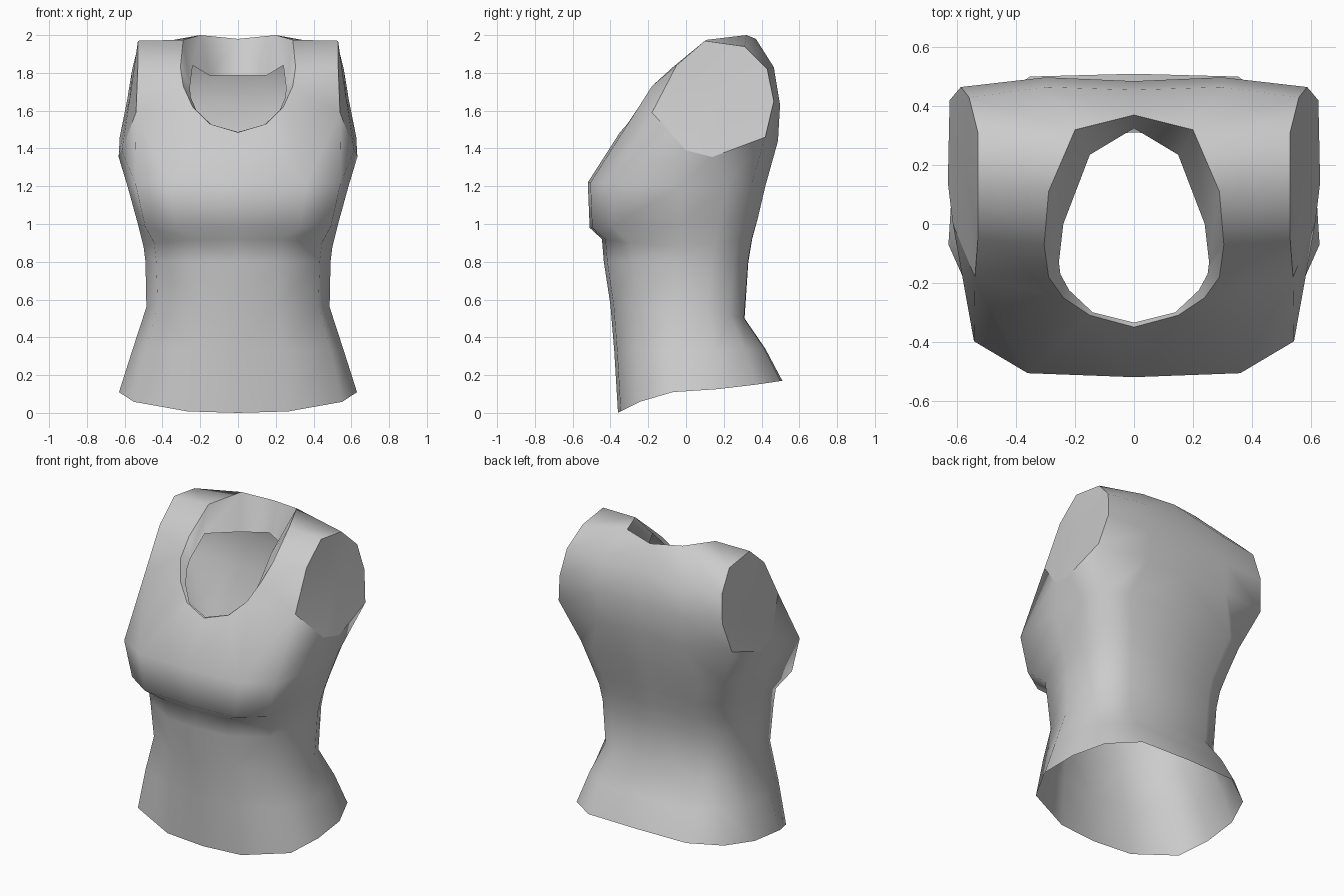
import bpy
import bmesh
from math import sin, cos, radians
from mathutils import Vector

cube = bpy.data.objects.get("Cube")
if cube:
    bpy.data.objects.remove(cube)

fabric = bpy.data.materials.new("light grey fabric")
fabric.use_nodes = True
grey = (0.6, 0.6, 0.6, 1)
fabric.diffuse_color = grey
fabric.node_tree.nodes["Principled BSDF"].inputs["Base Color"].default_value = grey


def build_half(name, faces, facing, smooth_angle):
    """Make a part from faces given as point lists, mirrored across x."""
    bm = bmesh.new()
    for points in faces:
        bm.faces.new([bm.verts.new(p) for p in points])
    bmesh.ops.remove_doubles(bm, verts=bm.verts, dist=0.0005)
    bmesh.ops.recalc_face_normals(bm, faces=bm.faces)
    bm.faces.ensure_lookup_table()
    if bm.faces[0].normal.dot(Vector(facing)) < 0:
        bmesh.ops.reverse_faces(bm, faces=bm.faces)
    mesh = bpy.data.meshes.new(name)
    bm.to_mesh(mesh)
    bm.free()
    mesh.materials.append(fabric)
    part = bpy.data.objects.new(name, mesh)
    bpy.context.collection.objects.link(part)
    mirror = part.modifiers.new("Mirror", "MIRROR")
    mirror.merge_threshold = 0.002
    bpy.ops.object.select_all(action="DESELECT")
    part.select_set(True)
    bpy.context.view_layer.objects.active = part
    bpy.ops.object.shade_smooth_by_angle(angle=radians(smooth_angle))


def strip(first, second):
    """Quads between two point rows of equal length."""
    return [[first[i], first[i + 1], second[i + 1], second[i]]
            for i in range(len(first) - 1)]


def half_ring(z_front, z_side, z_back, width, front, middle, back,
              front_power, back_power):
    """Half cross-section from front centre to back centre."""
    ring = []
    for degrees in (0, 20, 58, 90, 105, 128, 154, 180):
        across, along = sin(radians(degrees)), cos(radians(degrees))
        if degrees <= 90:
            power, end_y, end_z, flatten = front_power, front, z_front, 1
        else:
            power, end_y, end_z, flatten = back_power, back, z_back, 1.06
        depth = 0 if degrees == 90 else min(1, flatten * abs(along) ** power)
        x = 0 if degrees in (0, 180) else width * across ** power
        ring.append((x, middle + (end_y - middle) * depth,
                     z_side + (end_z - z_side) * depth ** 1.5))
    return ring


# Hem, hip, waist, ribs, fold under the bust, lower bust, bust
rings = [
    half_ring(0.0, 0.11, 0.17, 0.63, -0.36, -0.07, 0.51, 0.8, 0.7),
    half_ring(0.33, 0.33, 0.34, 0.56, -0.38, -0.06, 0.42, 0.8, 0.65),
    half_ring(0.57, 0.56, 0.5, 0.485, -0.4, -0.05, 0.31, 0.8, 0.62),
    half_ring(0.8, 0.8, 0.8, 0.49, -0.435, -0.04, 0.33, 0.75, 0.6),
    half_ring(0.92, 0.88, 0.92, 0.5, -0.445, -0.03, 0.35, 0.72, 0.58),
    half_ring(0.98, 1.0, 1.03, 0.53, -0.51, -0.03, 0.38, 0.45, 0.55),
    half_ring(1.22, 1.2, 1.2, 0.585, -0.52, -0.03, 0.42, 0.45, 0.5),
]
chest = rings[-1]

# Neckline from back centre to front centre, and the inner edge of its lip
neck = [(0, 0.37, 1.98), (0.2, 0.32, 2.0), (0.29, 0.11, 1.975),
        (0.305, -0.07, 1.83), (0.29, -0.18, 1.73), (0.24, -0.25, 1.62),
        (0.15, -0.31, 1.53), (0, -0.35, 1.485)]
lip = [(0, 0.325, 1.785), (0.15, 0.235, 1.785), (0.24, 0, 1.84),
       (0.255, -0.13, 1.72), (0.25, -0.17, 1.67), (0.22, -0.225, 1.6),
       (0.14, -0.3, 1.525), (0, -0.335, 1.487)]

# Armhole from its lowest point, up the front, over the shoulder, down the back
arm = [(0.632, 0.14, 1.355), (0.615, 0, 1.39), (0.54, -0.18, 1.59),
       (0.53, -0.05, 1.84), (0.53, 0.1, 1.97), (0.53, 0.31, 1.94),
       (0.56, 0.43, 1.82), (0.588, 0.465, 1.65), (0.626, 0.42, 1.46)]

# Upper back: centre point and shoulder blade point on each row
upper = [(0, 0.455, 1.83), (0.3, 0.465, 1.83)]
blade = [(0, 0.485, 1.63), (0.3, 0.498, 1.63)]
lower = [(0, 0.475, 1.44), (0.3, 0.487, 1.44)]

body = []
for low, high in zip(rings, rings[1:]):
    body += strip(low, high)

# Upper chest and underarm
body += [
    [chest[0], chest[1], neck[6], neck[7]],
    [chest[1], neck[5], neck[6]],
    [chest[1], chest[2], arm[2], neck[5]],
    [chest[2], chest[3], arm[1], arm[2]],
    [chest[3], chest[4], arm[0], arm[1]],
    [chest[4], chest[5], arm[8], arm[0]],
]

# Shoulder strap
body.append([neck[5], arm[2], neck[4]])
body += strip(neck[4:0:-1], arm[2:6])

# Upper back
body += strip([neck[0], neck[1], arm[5]], upper + [arm[6]])
body += strip(upper + [arm[6]], blade + [arm[7]])
body += strip(blade + [arm[7]], lower + [arm[8]])
body += strip(lower + [arm[8]], [chest[7], chest[6], chest[5]])

build_half("top_body", body, (0, -1, 0), 75)
build_half("neck_lip", strip(neck, lip), (0, -1, 0), 60)

# Flat ends that close the armholes, fanned around their centre
centre = tuple(sum(axis) / len(arm) for axis in zip(*arm))
fan = [[centre, arm[i - 1], arm[i]] for i in range(len(arm))]
build_half("armhole_ends", fan, (1, 0, 0), 60)
